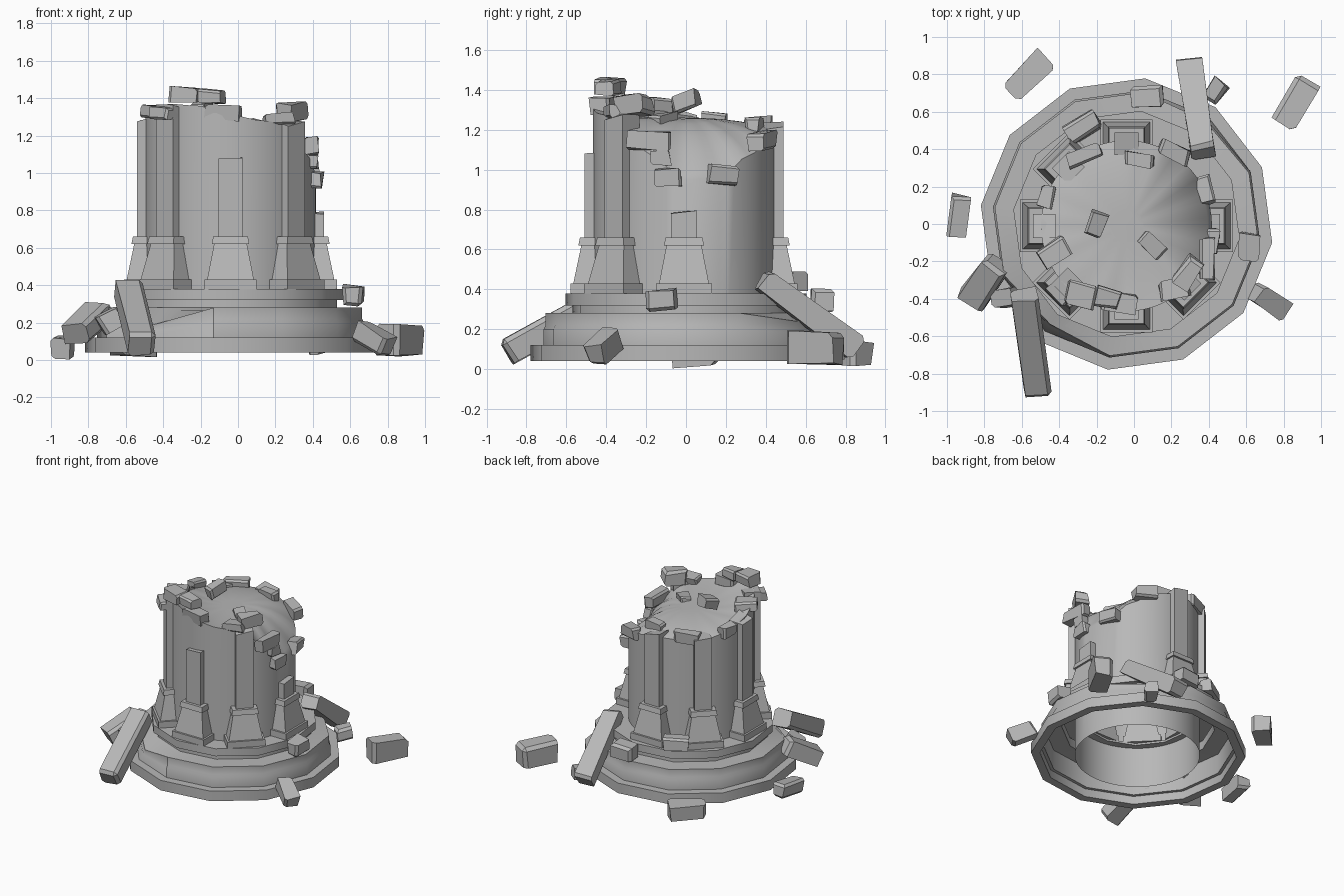
import bpy, bmesh, math, random
from mathutils import Vector, Matrix

random.seed(4)
if "Cube" in bpy.data.objects:
    bpy.data.objects.remove(bpy.data.objects["Cube"])

stone = bpy.data.materials.new("grey_stone")
stone.use_nodes = True
GREY = (0.48, 0.48, 0.48, 1)
stone.diffuse_color = GREY
stone.node_tree.nodes["Principled BSDF"].inputs["Base Color"].default_value = GREY

CX, CY = -0.04, -0.01   # tower axis


def finish(name, bm, smooth=False):
    bmesh.ops.recalc_face_normals(bm, faces=bm.faces)
    me = bpy.data.meshes.new(name)
    bm.to_mesh(me)
    bm.free()
    me.materials.append(stone)
    ob = bpy.data.objects.new(name, me)
    bpy.context.collection.objects.link(ob)
    if smooth:
        bpy.context.view_layer.objects.active = ob
        ob.select_set(True)
        bpy.ops.object.shade_smooth_by_angle(angle=math.radians(35))
        ob.select_set(False)
    return ob


def bridge(bm, low, high):
    n = len(low)
    for i in range(n):
        j = (i + 1) % n
        bm.faces.new((low[i], low[j], high[j], high[i]))


# Stepped twelve-sided base, a thin shell hollow underneath
profile = [(.785, .04), (.785, .12), (.72, .12), (.72, .2), (.71, .22), (.71, .28),
           (.575, .28), (.575, .32), (.61, .32), (.61, .38), (.42, .38), (.42, .365),
           (.595, .365), (.595, .335), (.56, .335), (.56, .265), (.695, .265),
           (.695, .105), (.72, .105), (.72, .04)]
chipped = {2: .04, 8: .09}   # corners broken off the middle step
bm = bmesh.new()
rings = []
for r, z in profile:
    ring = []
    for i in range(12):
        a = math.radians(-7.3 + 30 * i)
        drop = chipped.get(i, 0) if r > .65 and z > .19 else 0
        rr = r - drop * .4
        ring.append(bm.verts.new((CX + rr * math.cos(a), rr * math.sin(a),
                                  z - drop * (z - .12) / .16)))
    rings.append(ring)
for k in range(len(rings)):
    bridge(bm, rings[k], rings[(k + 1) % len(rings)])
finish("stepped_base", bm, smooth=True)

# Round tower with a broken, sloping top; rim height by angle in 22.5 degree steps
rim = [.95, .96, 1.07, 1.16, 1.2, 1.2, 1.2, 1.23,
       1.28, 1.34, 1.37, 1.36, 1.31, 1.28, 1.25, 1.08]
SEG = 64


def rim_height(i):
    t = i * 16 / SEG
    k, f = int(t), t - int(t)
    f = f * f * (3 - 2 * f)
    return rim[k % 16] * (1 - f) + rim[(k + 1) % 16] * f


bm = bmesh.new()


def tower_ring(r, height):
    out = []
    for i in range(SEG):
        a = math.tau * i / SEG
        out.append(bm.verts.new((CX + r * math.cos(a), CY + r * math.sin(a), height(i))))
    return out


rings = [tower_ring(.457, lambda i: .04), tower_ring(.457, rim_height)]
for f in (.95, .88, .78, .62, .4, .2):
    mix = f ** 2.5
    rings.append(tower_ring(.457 * f, lambda i: rim_height(i) * mix + 1.26 * (1 - mix)))
for low, high in zip(rings, rings[1:]):
    bridge(bm, low, high)
bm.faces.new(rings[-1])
finish("round_tower", bm, smooth=True)


# Buttress columns on tapered plinths
def frustum(bm, low, high, z0, z1, inner=.38):
    """Square section whose outer face is at radius low/high[1], half width low/high[0]."""
    loops = []
    for (w, r), z in ((low, z0), (high, z1)):
        loops.append([bm.verts.new(p) for p in
                      ((inner, -w, z), (r, -w, z), (r, w, z), (inner, w, z))])
    bridge(bm, *loops)
    bm.faces.new(loops[0])
    bm.faces.new(loops[1])
    return loops[1]


column_tops = {"right": (0, .8), "back": (90, 1.22), "back_left": (135, 1.23),
               "left": (180, 1.29), "front_left": (225, 1.35),
               "front": (270, 1.07), "front_right": (315, 1.27)}
for side, (deg, top) in column_tops.items():
    place = Matrix.Translation((CX, CY, 0)) @ Matrix.Rotation(math.radians(deg), 4, "Z")
    bm = bmesh.new()
    frustum(bm, (.14, .57), (.14, .57), .38, .43)
    frustum(bm, (.125, .555), (.088, .515), .43, .62)
    frustum(bm, (.1, .53), (.093, .522), .62, .66)
    bm.transform(place)
    finish(side + "_plinth", bm)
    bm = bmesh.new()
    for v in frustum(bm, (.064, .5), (.064, .5), .64, top):
        v.co.z += random.uniform(-.025, .025)
    bm.transform(place)
    finish(side + "_column", bm)


# Stone blocks laid from point a to point b, with chipped corners
def block(name, a, b, width, thick, chip=.01):
    a, b = Vector(a), Vector(b)
    bm = bmesh.new()
    bmesh.ops.create_cube(bm, size=1)
    bmesh.ops.scale(bm, vec=(width, (b - a).length, thick), verts=bm.verts)
    for v in bm.verts:
        v.co += Vector([random.uniform(-chip, chip) for _ in range(3)])
    edges = random.sample(list(bm.edges), 4)
    bmesh.ops.bevel(bm, geom=edges, offset=min(width, thick) * .18, segments=1,
                    affect="EDGES")
    turn = (b - a).to_track_quat("Y", "Z").to_matrix().to_4x4()
    bm.transform(Matrix.Translation((a + b) / 2) @ turn)
    return finish(name, bm)


# Fallen beams leaning on the base
block("front_beam", (-.59, -.38, .37), (-.51, -.9, .08), .14, .13)
block("back_beam", (.375, .38, .45), (.295, .86, .1), .13, .12)

# Rubble on the ground and on the steps
fallen = [((-.73, -.21, .26), (-.87, -.41, .14), .15, .12),
          ((-.95, -.06, .06), (-.92, .15, .08), .1, .11),
          ((.65, -.36, .16), (.80, -.46, .07), .11, .1),
          ((.79, .54, .11), (.93, .77, .1), .14, .15),
          ((-.66, .70, .08), (-.47, .89, .08), .13, .12),
          ((.40, .66, .08), (.47, .76, .09), .1, .1),
          ((-.02, .68, .34), (.16, .68, .34), .11, .11),
          ((.61, -.2, .34), (.62, -.05, .35), .1, .1),
          ((-.74, -.40, .18), (-.63, -.38, .24), .1, .1),
          ((-.35, .47, .43), (-.2, .57, .44), .11, .08)]
for n, spec in enumerate(fallen):
    block(f"fallen_block_{n + 1}", *spec)

# Loose bricks around the broken rim
loose = [((-.35, .33, 1.22), (-.18, .41, 1.23), .08, .08),
         ((-.05, .35, 1.22), (.11, .33, 1.22), .07, .07),
         ((.13, .42, 1.15), (.29, .35, 1.13), .08, .09),
         ((.36, .26, .97), (.4, .11, .98), .07, .09),
         ((.41, -.16, .96), (.42, -.02, .96), .07, .08),
         ((.24, -.33, 1.32), (.34, -.19, 1.33), .1, .1),
         ((.14, -.36, 1.29), (.29, -.33, 1.29), .09, .06),
         ((-.17, -.4, 1.33), (.02, -.43, 1.32), .1, .08),
         ((-.21, -.38, 1.41), (-.08, -.41, 1.41), .11, .07),
         ((-.36, -.36, 1.42), (-.21, -.4, 1.42), .12, .08),
         ((.39, -.29, 1.15), (.39, -.08, 1.14), .08, .09),
         ((.395, -.17, 1.06), (.395, -.08, 1.06), .06, .08),
         ((-.48, .09, 1.25), (-.45, .2, 1.24), .07, .08),
         ((-.49, -.2, 1.33), (-.36, -.11, 1.32), .11, .07),
         ((-.18, .06, 1.36), (-.22, -.06, 1.32), .1, .08),
         ((.04, -.07, 1.26), (.15, -.16, 1.24), .08, .06),
         ((-.44, -.32, 1.32), (-.35, -.41, 1.32), .09, .07)]
for n, spec in enumerate(loose):
    block(f"loose_brick_{n + 1}", *spec)
